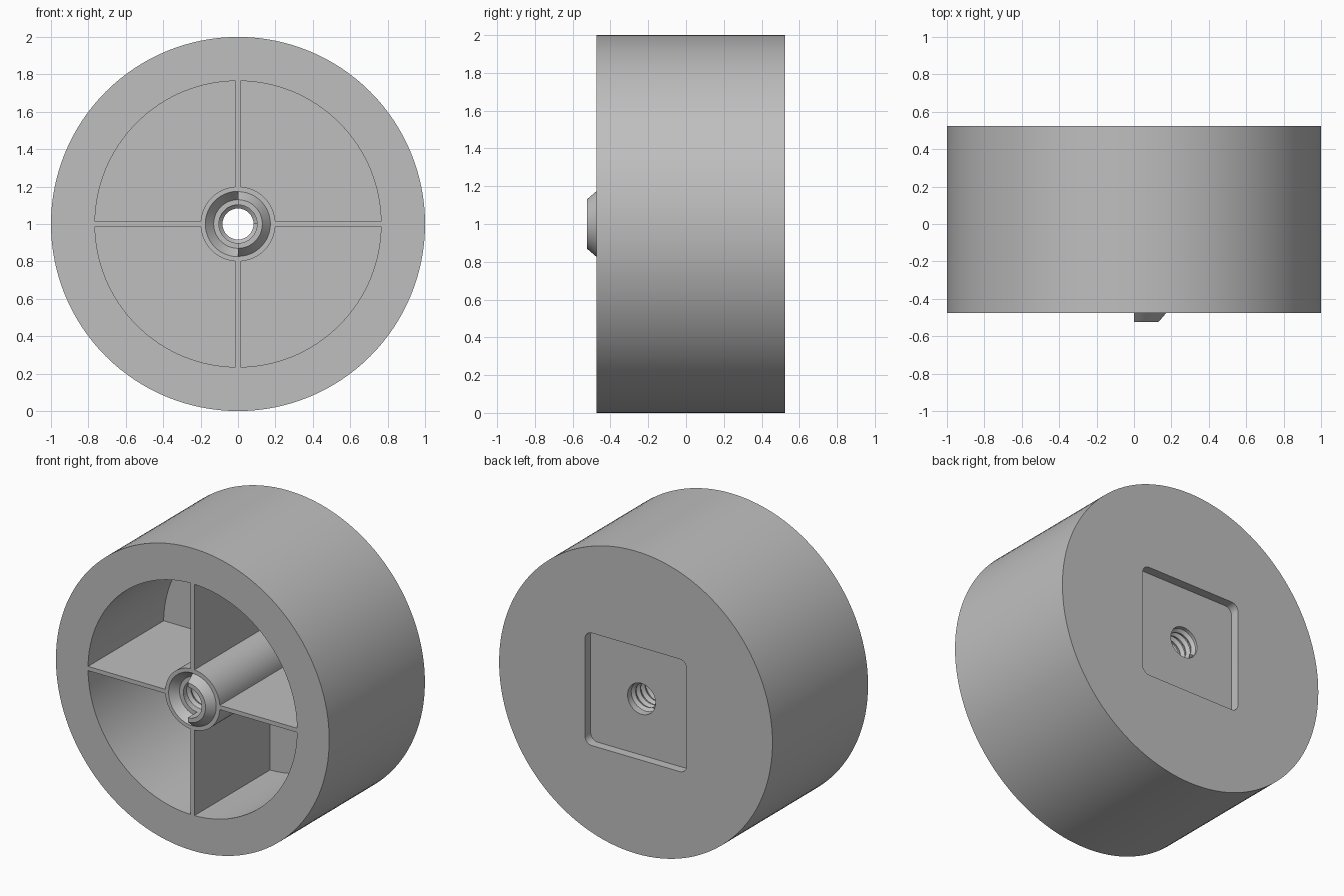
import bpy, bmesh, math
from mathutils import Matrix

if "Cube" in bpy.data.objects:
    bpy.data.objects.remove(bpy.data.objects["Cube"])

FRONT, BACK = -0.475, 0.525
FLOOR, RECESS = 0.315, 0.06      # pocket floor position, back recess depth
BORE = 0.102

grey = bpy.data.materials.new("plain grey")
grey.diffuse_color = (0.52, 0.52, 0.52, 1)
grey.use_nodes = True
grey.node_tree.nodes["Principled BSDF"].inputs["Base Color"].default_value = grey.diffuse_color


def finish(name, bm):
    bmesh.ops.recalc_face_normals(bm, faces=bm.faces)
    me = bpy.data.meshes.new(name)
    bm.to_mesh(me)
    bm.free()
    me.materials.append(grey)
    ob = bpy.data.objects.new(name, me)
    bpy.context.collection.objects.link(ob)
    return ob


def lathe(name, profile, a0=0, a1=360, steps=128):
    """Turn a closed (radius, y) profile about the wheel axis."""
    bm = bmesh.new()
    full = a1 - a0 == 360
    rings = []
    for i in range(steps if full else steps + 1):
        a = math.radians(a0 + (a1 - a0) * i / steps)
        rings.append([bm.verts.new((r * math.cos(a), y, 1 + r * math.sin(a)))
                      for r, y in profile])
    n = len(profile)
    for i in range(steps):
        p, q = rings[i], rings[(i + 1) % len(rings)]
        for j in range(n):
            k = (j + 1) % n
            bm.faces.new((p[j], p[k], q[k], q[j]))
    if not full:
        bm.faces.new(rings[0])
        bm.faces.new(rings[-1])
    return finish(name, bm)


def cut(ob, cutter):
    m = ob.modifiers.new("cut", 'BOOLEAN')
    m.operation, m.solver, m.object = 'DIFFERENCE', 'EXACT', cutter
    bpy.context.view_layer.objects.active = ob
    bpy.ops.object.modifier_apply(modifier=m.name)
    bpy.data.objects.remove(cutter)


def smooth(ob):
    bpy.ops.object.select_all(action='DESELECT')
    ob.select_set(True)
    bpy.context.view_layer.objects.active = ob
    bpy.ops.object.shade_smooth_by_angle(angle=math.radians(30))


# Wheel: thick rim, back web and central hub in one turned body
wheel = lathe("wheel_body", [
    (BORE, BACK), (1, BACK), (1, FRONT), (0.765, FRONT),
    (0.765, FLOOR), (0.2, FLOOR), (0.2, FRONT), (BORE, FRONT)])

# Rounded square recess in the back
bm = bmesh.new()
half, rad = 0.372, 0.05
outline = []
for q in range(4):
    cx = (half - rad) * (1 if q in (0, 3) else -1)
    cz = (half - rad) * (1 if q in (0, 1) else -1)
    for s in range(9):
        a = math.radians(90 * q + 90 * s / 8)
        outline.append((cx + rad * math.cos(a), cz + rad * math.sin(a)))
low = [bm.verts.new((x, BACK - RECESS, 1 + z)) for x, z in outline]
high = [bm.verts.new((x, BACK + 0.1, 1 + z)) for x, z in outline]
bm.faces.new(low)
bm.faces.new(high)
for i in range(len(low)):
    j = (i + 1) % len(low)
    bm.faces.new((low[i], low[j], high[j], high[i]))
cut(wheel, finish("recess_cutter", bm))

# Half-ring socket on the left of the hub
cut(wheel, lathe("socket_cutter", [
    (0.05, FRONT - 0.01), (0.184, FRONT - 0.01), (0.13, FRONT + 0.05),
    (0.05, FRONT + 0.05)], 90, 270, 64))
smooth(wheel)

# Matching half-ring tooth on the right of the hub
smooth(lathe("coupling_tooth", [
    (BORE, FRONT), (0.173, FRONT), (0.13, FRONT - 0.05),
    (BORE, FRONT - 0.05)], -90, 90, 64))

# Four thin ribs between hub and rim
for k in range(4):
    bm = bmesh.new()
    bmesh.ops.create_cube(bm, size=1)
    length, depth = 0.57, FLOOR - FRONT
    bmesh.ops.transform(bm, verts=bm.verts, matrix=(
        Matrix.Translation((0, 0, 1)) @ Matrix.Rotation(math.pi / 2 * k, 4, 'Y')
        @ Matrix.Translation((0.482, (FLOOR + FRONT) / 2, 0))
        @ Matrix.Diagonal((length, depth, 0.028, 1))))
    finish("rib_%d" % (k + 1), bm)

# Screw thread: helical ridge inside the bore
bm = bmesh.new()
start, end, pitch, seg = FRONT + 0.08, BACK - RECESS - 0.03, 0.05, 32
count = int((end - start) / pitch * seg)
prev = None
for i in range(count + 1):
    a = 2 * math.pi * i / seg
    y = start + pitch * i / seg
    sec = [bm.verts.new((r * math.cos(a), y + d, 1 + r * math.sin(a)))
           for r, d in ((0.105, -0.024), (0.083, -0.004), (0.083, 0.004), (0.105, 0.024))]
    if prev:
        for j in range(4):
            k = (j + 1) % 4
            bm.faces.new((prev[j], prev[k], sec[k], sec[j]))
    if i in (0, count):
        bm.faces.new(sec)
    prev = sec
smooth(finish("screw_thread", bm))
